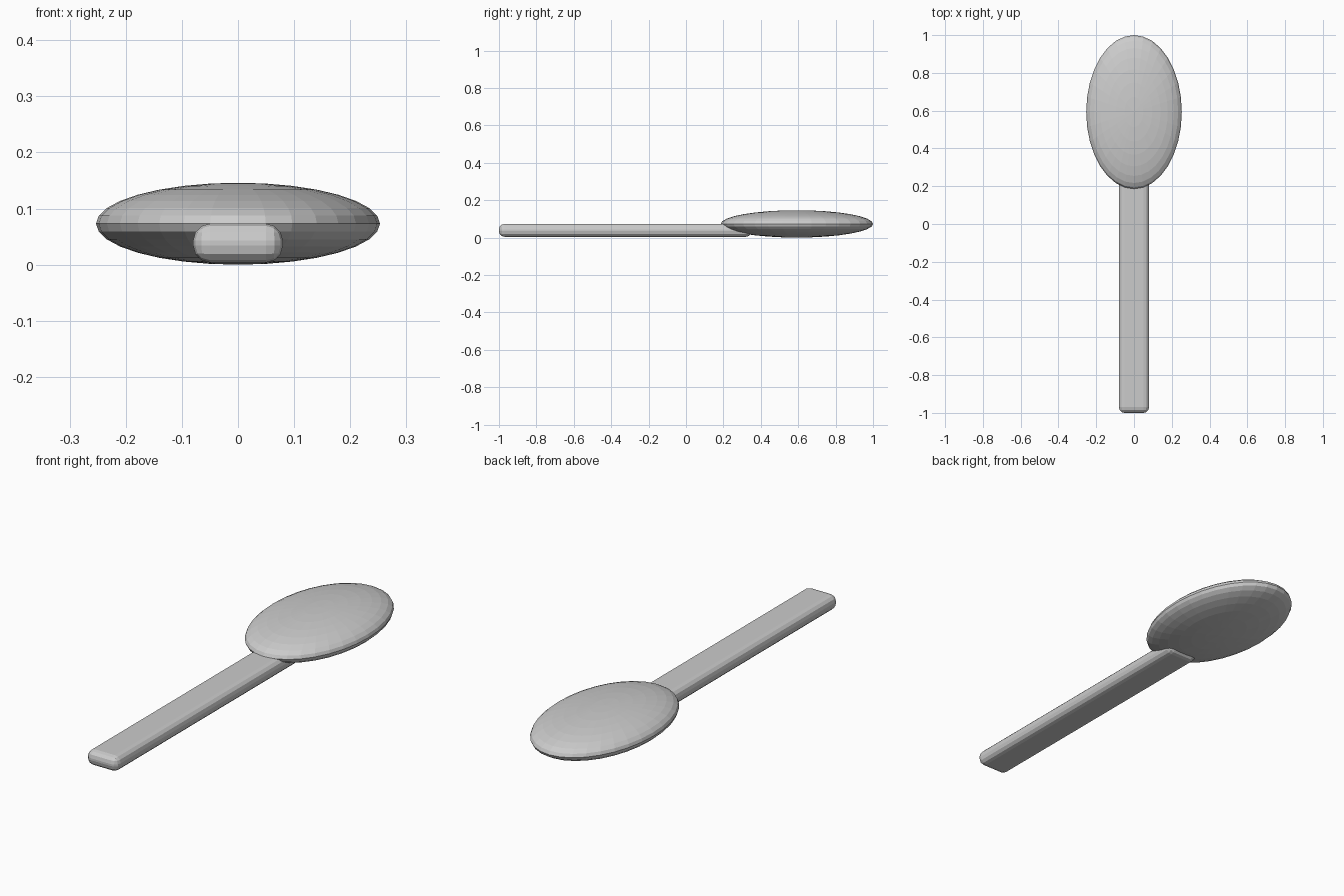
import bpy

if "Cube" in bpy.data.objects:
    bpy.data.objects.remove(bpy.data.objects["Cube"])

# Bowl: flattened faceted ellipsoid
bpy.ops.mesh.primitive_uv_sphere_add(segments=32, ring_count=16, radius=1, location=(0, 0.593, 0.073))
bowl = bpy.context.object
bowl.name = "spoon_bowl"
bowl.scale = (0.253, 0.407, 0.073)
bpy.ops.object.transform_apply(location=False, rotation=False, scale=True)

# Handle: long bar with rounded edges, running slightly into the bowl
y0, y1 = -1.0, 0.35
z0, z1 = 0.004, 0.073
bpy.ops.mesh.primitive_cube_add(size=1, location=(0, (y0 + y1) / 2, (z0 + z1) / 2))
handle = bpy.context.object
handle.name = "spoon_handle"
handle.scale = (0.16, y1 - y0, z1 - z0)
bpy.ops.object.transform_apply(location=False, rotation=False, scale=True)
bevel = handle.modifiers.new("rounded_edges", "BEVEL")
bevel.width = 0.03
bevel.segments = 3
